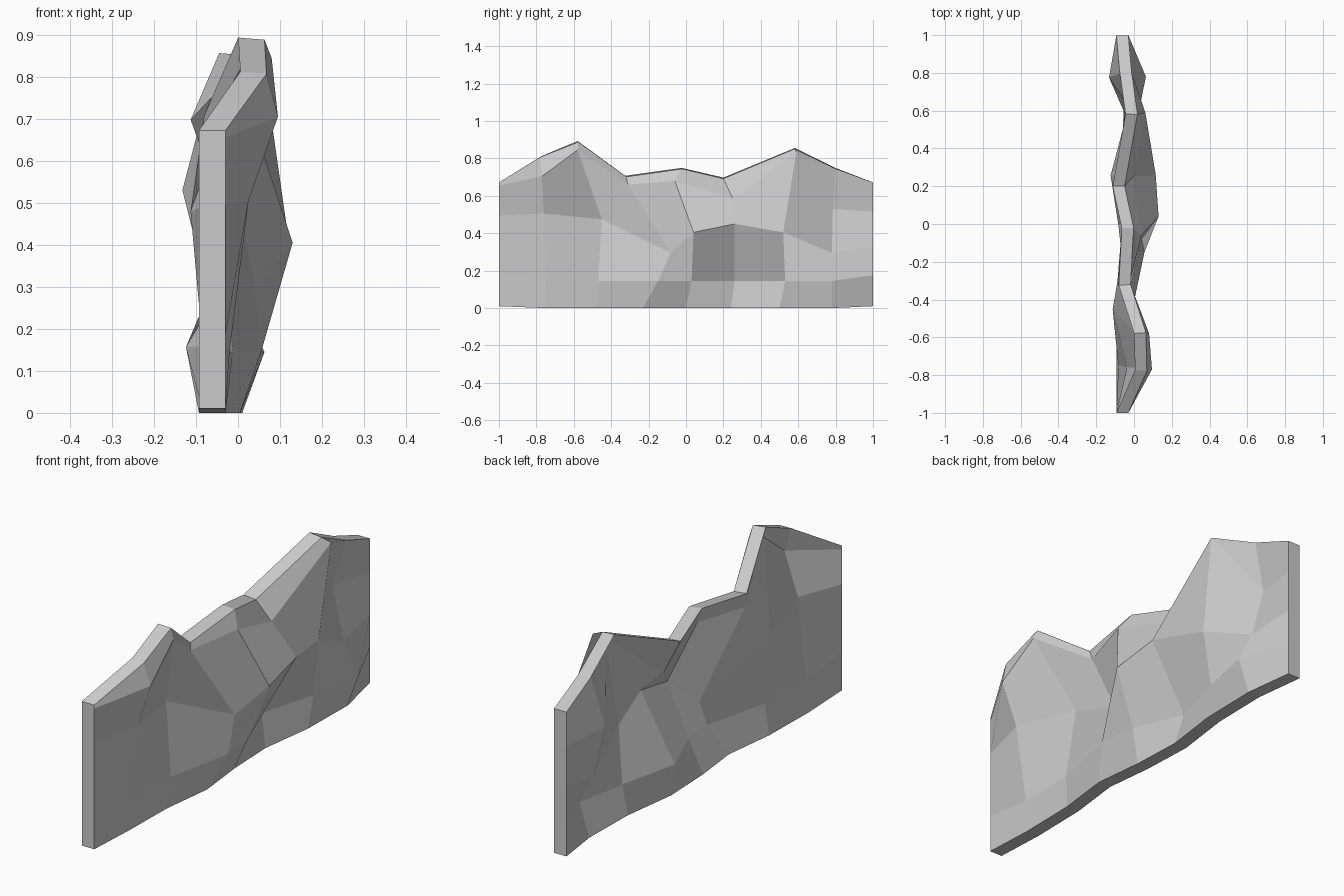
import bpy, bmesh
from mathutils import Vector

if "Cube" in bpy.data.objects:
    bpy.data.objects.remove(bpy.data.objects["Cube"])

THICK = .06
# Front sheet of the wall: each row runs along y; points are (x, y, z)
foot = [(-.03, -.75), (-.025, -.48), (.005, -.23), (-.02, 0), (-.03, .24), (.005, .5), (.01, .78)]
low_row = [(-.02, -.75), (-.012, -.47), (.055, -.15), (.032, .03), (-.062, .26), (.012, .53), (.063, .78)]
mid_row = [(.025, -.76, .51), (-.05, -.45, .48), (.04, -.08, .30), (.13, .04, .41),
           (.115, .26, .455), (.045, .52, .41), (-.01, .78, .30)]
shoulder = [(.095, -.77, .71), (.08, -.58, .85), (-.025, -.31, .665), (.04, -.06, .685),
            (-.005, .25, .59), (.06, .59, .84), (-.07, .785, .535)]
ridge = [(.068, -.78, .812), (.063, -.575, .893), (-.018, -.32, .707),
         (-.002, -.02, .749), (-.05, .2, .697), (.018, .58, .856), (-.012, .8, .75)]


def with_ends(points, z0, z1):
    """Close a row with the flat ends of the wall."""
    return [(-.03, -1, z0)] + points + [(-.03, 1, z1)]


rows = [
    with_ends([(x, y, .005) for x, y in foot], .015, .015),
    with_ends([(x, y, .15) for x, y in low_row], .19, .18),
    with_ends(mid_row, .50, .33),
    with_ends(shoulder, .66, .52),
    with_ends(ridge, .677, .677),
]

bm = bmesh.new()
front = [[bm.verts.new(p) for p in row] for row in rows]


def skin(a, b):
    for j in range(len(a) - 1):
        bm.faces.new((a[j], a[j + 1], b[j + 1], b[j]))


for a, b in zip(front, front[1:]):
    skin(a, b)
bm.normal_update()

# Back sheet: offset along the normals, keeping ends, foot and ridge flat
back = []
for i, row in enumerate(front):
    line = []
    for j, v in enumerate(row):
        n = Vector(v.normal)
        if j in (0, len(row) - 1):
            n = Vector((1, 0, 0))
        elif i in (0, len(front) - 1):
            n = Vector((n.x, n.y * .4, -.08 if i else 0)).normalized()
        line.append(v.co - n * THICK * 1.05)
    back.append(line)
back = [[bm.verts.new(p) for p in line] for line in back]
for a, b in zip(back, back[1:]):
    skin(a, b)

# Foot, ridge and end strips
skin(front[0], back[0])
skin(front[-1], back[-1])
for end in (0, -1):
    skin([r[end] for r in front], [r[end] for r in back])

low = min(v.co.z for v in bm.verts)
for v in bm.verts:
    v.co.z -= low
bmesh.ops.recalc_face_normals(bm, faces=bm.faces)

mesh = bpy.data.meshes.new("rock_wall")
bm.to_mesh(mesh)
bm.free()
bpy.context.collection.objects.link(bpy.data.objects.new("rock_wall", mesh))
